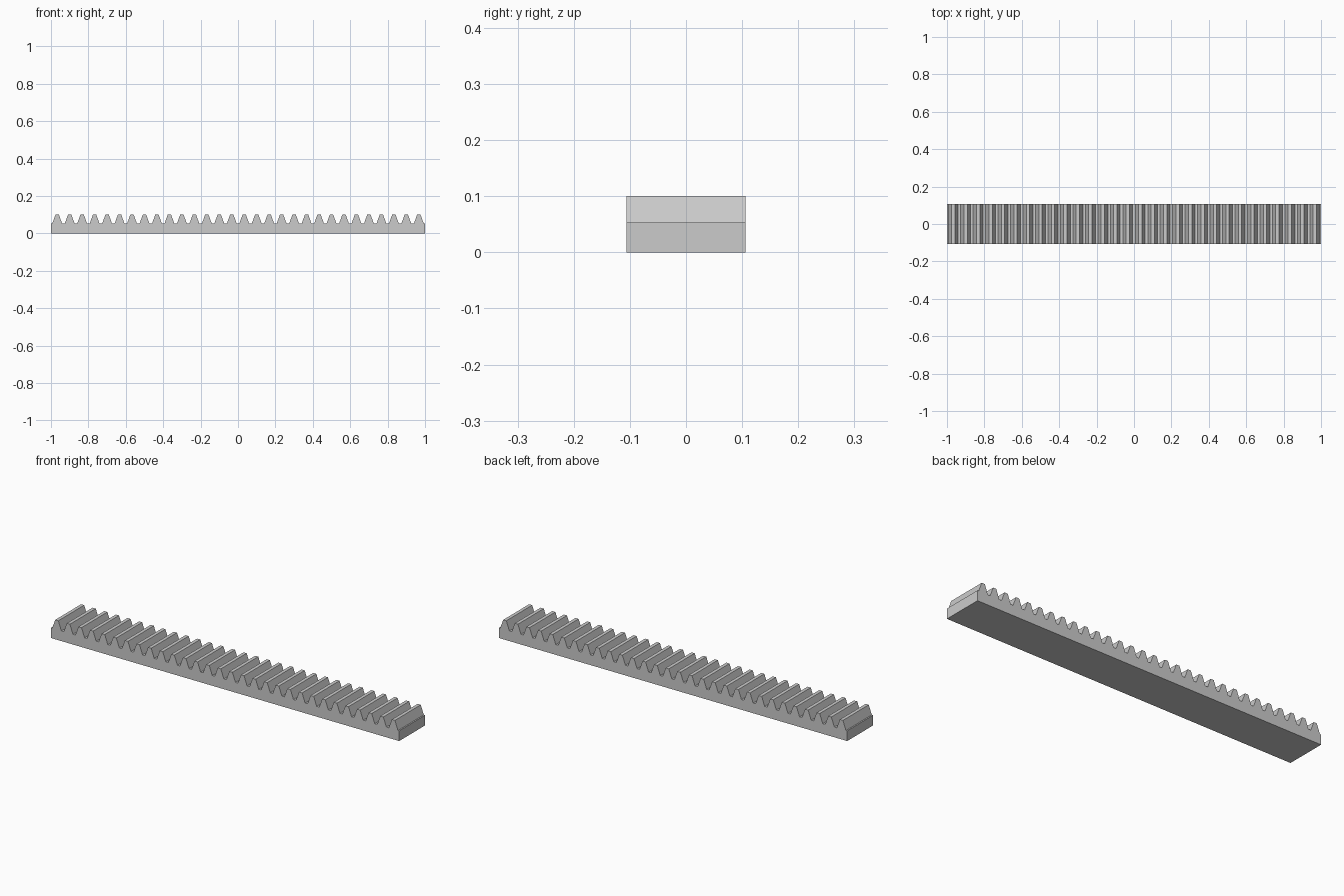
import bpy
import bmesh
import math

cube = bpy.data.objects.get("Cube")
if cube:
    bpy.data.objects.remove(cube, do_unlink=True)

# Rack proportions, all derived from the tooth module
TEETH = 30
LENGTH = 2.0
pitch = LENGTH / TEETH
module = pitch / math.pi
root_z = 2.5 * module
tip_z = root_z + 2.25 * module
half_depth = 5 * module
slope = math.tan(math.radians(20))
tip_half = pitch / 4 - module * slope
root_half = pitch / 4 + 1.25 * module * slope

# Plain steel material
steel = bpy.data.materials.new("steel grey")
steel.use_nodes = True
color = (0.6, 0.6, 0.6, 1)
steel.diffuse_color = color
steel.node_tree.nodes["Principled BSDF"].inputs["Base Color"].default_value = color

# Side profile: flat base with a row of straight-flanked teeth
profile = [(-LENGTH / 2, 0), (-LENGTH / 2, root_z)]
for i in range(TEETH):
    x = -LENGTH / 2 + (i + 0.5) * pitch
    profile += [(x - root_half, root_z), (x - tip_half, tip_z),
                (x + tip_half, tip_z), (x + root_half, root_z)]
profile += [(LENGTH / 2, root_z), (LENGTH / 2, 0)]

# Extrude the profile across the width
bm = bmesh.new()
face = bm.faces.new([bm.verts.new((x, -half_depth, z)) for x, z in profile])
result = bmesh.ops.extrude_face_region(bm, geom=[face])
moved = [v for v in result["geom"] if isinstance(v, bmesh.types.BMVert)]
bmesh.ops.translate(bm, verts=moved, vec=(0, 2 * half_depth, 0))
bmesh.ops.recalc_face_normals(bm, faces=bm.faces)
mesh = bpy.data.meshes.new("gear_rack")
bm.to_mesh(mesh)
bm.free()
mesh.materials.append(steel)
rack = bpy.data.objects.new("gear_rack", mesh)
bpy.context.collection.objects.link(rack)
